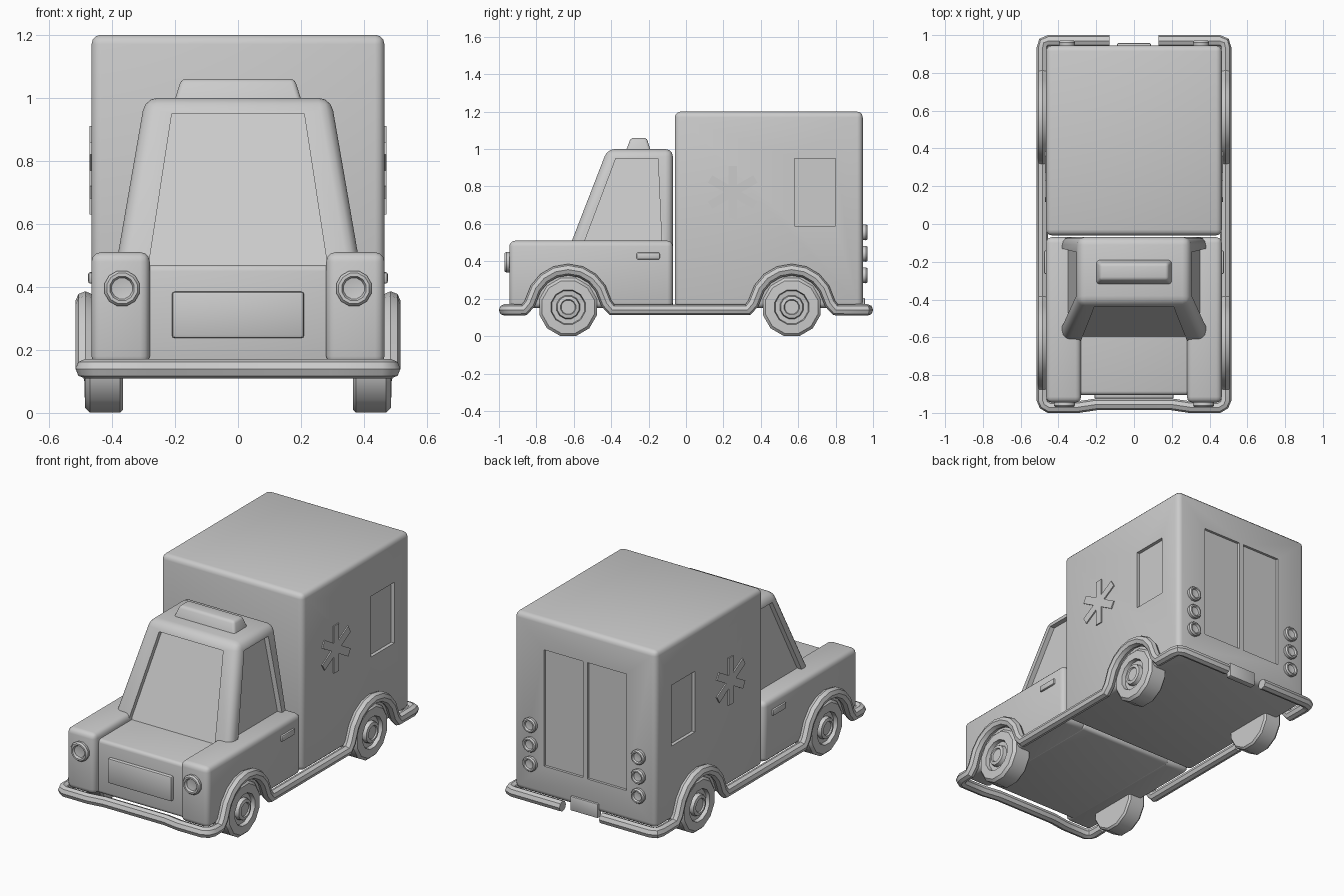
import bpy, bmesh
from math import sin, cos, pi, radians
from mathutils import Vector, Matrix

if "Cube" in bpy.data.objects:
    bpy.data.objects.remove(bpy.data.objects["Cube"])


def new_object(name, bm):
    bmesh.ops.recalc_face_normals(bm, faces=bm.faces[:])
    mesh = bpy.data.meshes.new(name)
    bm.to_mesh(mesh)
    bm.free()
    ob = bpy.data.objects.new(name, mesh)
    bpy.context.collection.objects.link(ob)
    return ob


def hull(name, pts, bevel=0.0, segments=3):
    """Convex solid around a few corner points, with rounded edges."""
    bm = bmesh.new()
    for p in pts:
        bm.verts.new(p)
    bmesh.ops.convex_hull(bm, input=bm.verts[:])
    bmesh.ops.dissolve_limit(bm, angle_limit=radians(2), verts=bm.verts[:], edges=bm.edges[:])
    ob = new_object(name, bm)
    if bevel:
        mod = ob.modifiers.new("Bevel", 'BEVEL')
        mod.width, mod.segments = bevel, segments
    return ob


def box(name, x, y, z, bevel=0.0, segments=3):
    return hull(name, [(a, b, c) for a in x for b in y for c in z], bevel, segments)


def lathe(name, profile, sides, loc, out):
    """Turn (radius, distance) points about an axis pointing along out."""
    bm = bmesh.new()
    vs = [bm.verts.new((r, 0, d)) for r, d in profile]
    es = [bm.edges.new(p) for p in zip(vs, vs[1:])]
    bmesh.ops.rotate(bm, verts=vs, matrix=Matrix.Rotation(pi / sides, 3, 'Z'))
    bmesh.ops.spin(bm, geom=vs + es, axis=(0, 0, 1), cent=(0, 0, 0), steps=sides, angle=2 * pi)
    bmesh.ops.remove_doubles(bm, verts=bm.verts[:], dist=1e-4)
    rot = Vector(out).to_track_quat('Z', 'Y').to_matrix().to_4x4()
    bm.transform(Matrix.Translation(loc) @ rot)
    return new_object(name, bm)


cutters = []


def cut(target, cutter):
    mod = target.modifiers.new("Cut", 'BOOLEAN')
    mod.operation, mod.object = 'DIFFERENCE', cutter
    cutter.hide_render = True
    cutters.append(cutter)


# Rear box with recessed side windows and back doors
cargo = box("cargo_box", (-.465, .465), (-.06, .945), (.15, 1.2), .03)
for s in (-1, 1):
    cut(cargo, box("window_cutter", (s * .445, s * .6), (.58, .80), (.59, .95)))
    cut(cargo, box("door_cutter", (s * .015, s * .27), (.93, 1.1), (.33, 1.02)))

# Cab lower body: low hood between two taller fenders
box("hood", (-.32, .32), (-.905, -.07), (.15, .47), .02)
for s in (-1, 1):
    box("fender", (s * .28, s * .465), (-.945, -.07), (.15, .51), .03)

# Tapered cabin with recessed glass
cabin = hull("cabin", [(s * x, y, z) for s in (-1, 1) for x, y, z in
             ((.392, -.637, .44), (.392, -.07, .44), (.295, -.42, 1.0), (.295, -.07, 1.0))], .04)
front_y = lambda z: -.61 + (z - .51) * .388
side_x = lambda z: .38 - (z - .51) * .173
cut(cabin, hull("windshield_cutter", [(s * x, front_y(z) + d, z) for s in (-1, 1)
                for x, z in ((.285, .46), (.21, .95)) for d in (-.1, .03)]))
for s in (-1, 1):
    cut(cabin, hull("side_glass_cutter", [(s * (side_x(z) + d), y, z)
                    for y, z in ((-.545, .5), (-.375, .95), (-.15, .95), (-.13, .5))
                    for d in (-.03, .1)]))

# Roof light bar
hull("roof_light", [(s * x, y, z) for s in (-1, 1) for x, y, z in
     ((.205, -.325, .98), (.205, -.185, .98), (.18, -.295, 1.06), (.18, -.21, 1.06))], .015)

# Bumper, sills and wheel arches: one continuous tube, open at the back
WHEELS = (.565, -.63)
half = [(.13, .97, .14), (.45, .97, .14), (.478, .96, .14), (.485, .93, .14)]
for wy in WHEELS:
    half += [(.485, wy + .235, .14), (.485, wy + .205, .175)]
    half += [(.485, wy + .2 * cos(a), .155 + .2 * sin(a))
             for a in [radians(d) for d in (30, 50, 70, 90, 110, 130, 150)]]
    half += [(.485, wy - .205, .175), (.485, wy - .235, .14)]
half += [(.485, -.93, .14), (.475, -.955, .14), (.45, -.97, .14), (.3, -.97, .14), (.2, -.955, .14)]
path = half + [(-x, y, z) for x, y, z in reversed(half)]
curve = bpy.data.curves.new("bumper_trim", 'CURVE')
curve.dimensions = '3D'
curve.bevel_depth, curve.bevel_resolution, curve.use_fill_caps = .031, 2, True
spline = curve.splines.new('POLY')
spline.points.add(len(path) - 1)
for pt, co in zip(spline.points, path):
    pt.co = (*co, 1)
bpy.context.collection.objects.link(bpy.data.objects.new("bumper_trim", curve))

# Wheels, lamps, handles and side emblems
tyre = [(0, 0), (.15, 0), (.16, .01), (.16, .105), (.145, .12), (.095, .122), (.09, .1),
        (.065, .1), (.06, .122), (.042, .126), (.038, .118), (0, .118)]
lamp = [(0, 0), (.055, 0), (.058, .03), (.05, .04), (.04, .04), (.034, .028), (0, .022)]
for s in (-1, 1):
    for wy in WHEELS:
        lathe("wheel", tyre, 12, (s * .365, wy, .155), (s, 0, 0))
    lathe("headlight", lamp, 12, (s * .368, -.93, .395), (0, -1, 0))
    for z in (.325, .44, .555):
        lathe("tail_light", [(r * .76, d * .9) for r, d in lamp], 12, (s * .355, .935, z), (0, 1, 0))
    box("door_handle", (s * .45, s * .476), (-.265, -.14), (.41, .447), .008, 2)

    bm = bmesh.new()
    ring = []
    for k in range(6):
        a = k * pi / 3
        for u, v in ((.14, -.023), (.14, .023), (.046 * cos(pi / 6), .023)):
            ring.append(bm.verts.new((s * .46, .25 + u * sin(a) + v * cos(a),
                                      .77 + u * cos(a) - v * sin(a))))
    face = bm.faces.new(ring)
    ext = bmesh.ops.extrude_face_region(bm, geom=[face])["geom"]
    bmesh.ops.translate(bm, vec=(s * .012, 0, 0),
                        verts=[g for g in ext if isinstance(g, bmesh.types.BMVert)])
    new_object("medical_star", bm)

# Front grille plate and rear plate
box("front_plate", (-.21, .21), (-.925, -.88), (.237, .385), .01, 2)
box("rear_plate", (-.09, .09), (.92, .957), (.12, .205), .006, 2)

# Apply modifiers, drop cutters, shade
for ob in bpy.context.scene.objects:
    ob.select_set(ob not in cutters)
bpy.context.view_layer.objects.active = cargo
bpy.ops.object.convert(target='MESH')
for c in cutters:
    bpy.data.objects.remove(c)
bpy.ops.object.shade_smooth_by_angle(angle=radians(35))
